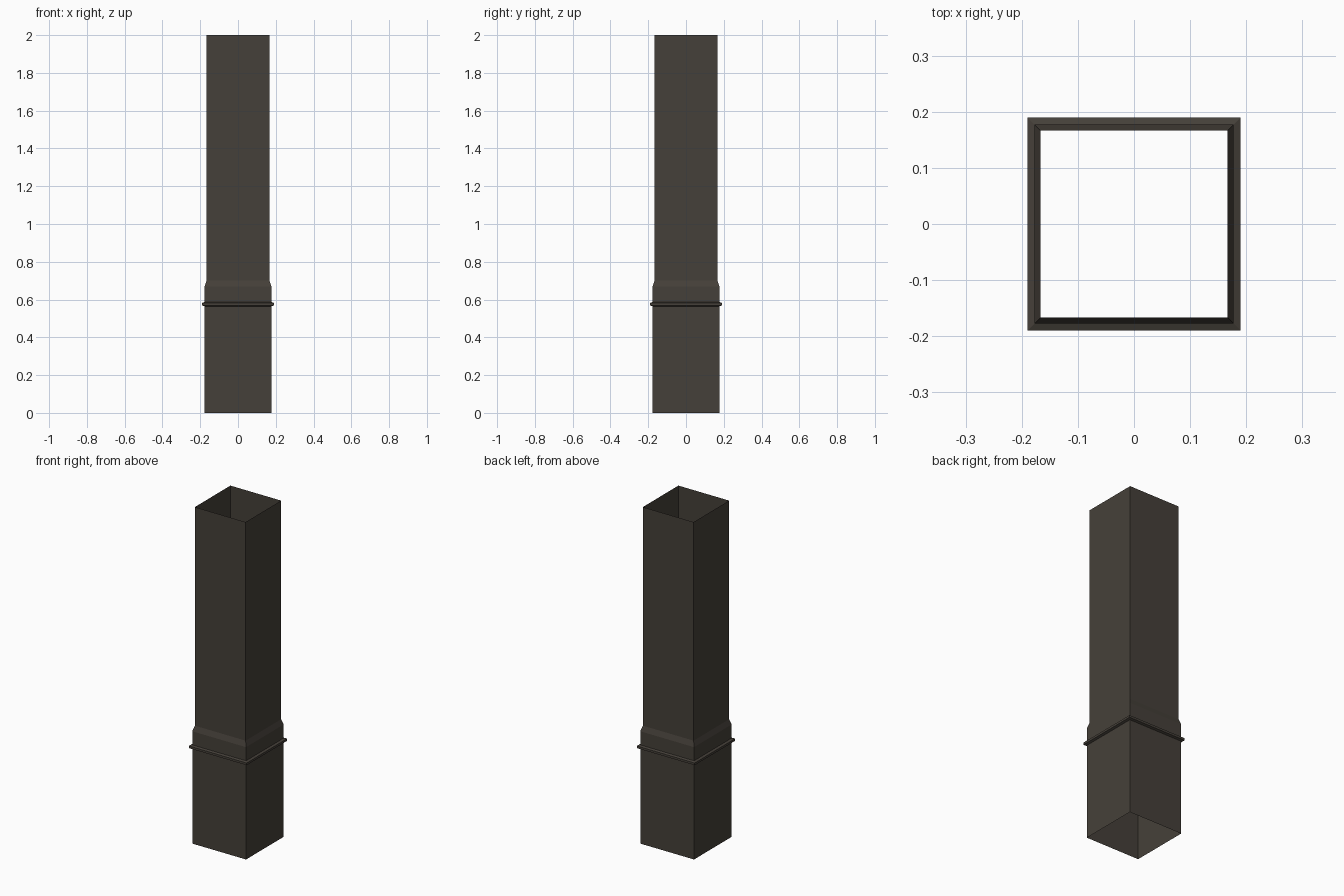
import bpy, bmesh

if "Cube" in bpy.data.objects:
    bpy.data.objects.remove(bpy.data.objects["Cube"])

mat = bpy.data.materials.new("dark brown metal")
mat.diffuse_color = (0.060, 0.051, 0.041, 1)
mat.use_nodes = True
mat.node_tree.nodes["Principled BSDF"].inputs["Base Color"].default_value = mat.diffuse_color


def square_shell(name, profile):
    """Sweep a (half width, height) profile around a square, open at both ends."""
    bm = bmesh.new()
    rings = []
    for h, z in profile:
        rings.append([bm.verts.new((sx * h, sy * h, z))
                      for sx, sy in ((-1, -1), (1, -1), (1, 1), (-1, 1))])
    for lo, hi in zip(rings, rings[1:]):
        for i in range(4):
            j = (i + 1) % 4
            bm.faces.new((lo[i], lo[j], hi[j], hi[i]))
    me = bpy.data.meshes.new(name)
    bm.to_mesh(me)
    bm.free()
    me.materials.append(mat)
    ob = bpy.data.objects.new(name, me)
    bpy.context.collection.objects.link(ob)
    return ob


# Thin-walled duct: wide socket, sloped shoulder, narrower upper pipe
square_shell("duct_wall", [(0.177, 0), (0.177, 0.668), (0.167, 0.70), (0.167, 2.0)])

# Raised seam band around the socket
square_shell("seam_band", [(0.177, 0.564), (0.190, 0.569), (0.190, 0.582), (0.177, 0.587)])
